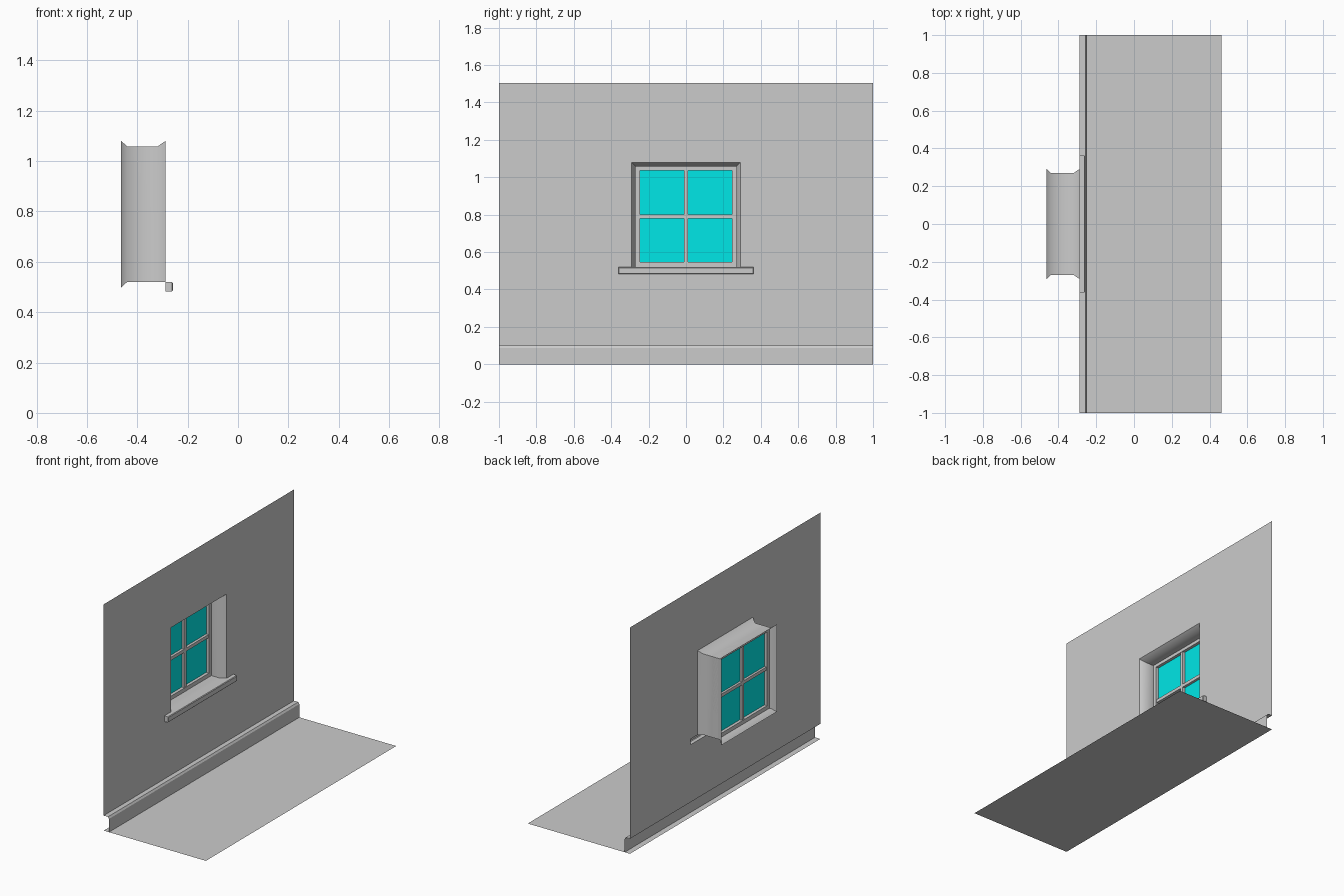
import bpy, bmesh

if "Cube" in bpy.data.objects:
    bpy.data.objects.remove(bpy.data.objects["Cube"])

WALL_X, OUT_X = -0.288, -0.464


def finish(name, bm, mat=None, normals=True):
    bmesh.ops.remove_doubles(bm, verts=bm.verts, dist=1e-5)
    if normals:
        bmesh.ops.recalc_face_normals(bm, faces=bm.faces)
    me = bpy.data.meshes.new(name)
    bm.to_mesh(me)
    bm.free()
    ob = bpy.data.objects.new(name, me)
    bpy.context.collection.objects.link(ob)
    if mat:
        me.materials.append(mat)
    return ob


def quad(bm, *pts):
    return bm.faces.new([bm.verts.new(p) for p in pts])


def box(bm, x0, x1, y0, y1, z0, z1):
    geo = bmesh.ops.create_cube(bm, size=1)["verts"]
    for v in geo:
        v.co = (x1 if v.co.x > 0 else x0, y1 if v.co.y > 0 else y0, z1 if v.co.z > 0 else z0)


# Wall: grid of cells, leaving out the window opening and the slot behind the sill
bm = bmesh.new()
ys = [-1, -0.362, -0.292, 0.292, 0.362, 1]
zs = [0.1, 0.482, 0.52, 1.08, 1.505]
for i in range(5):
    for j in range(4):
        if (j == 1 and 1 <= i <= 3) or (j == 2 and i == 2):
            continue
        quad(bm, (WALL_X, ys[i], zs[j]), (WALL_X, ys[i + 1], zs[j]),
             (WALL_X, ys[i + 1], zs[j + 1]), (WALL_X, ys[i], zs[j + 1]))
bmesh.ops.remove_doubles(bm, verts=bm.verts, dist=1e-5)
bmesh.ops.dissolve_limit(bm, angle_limit=0.01, verts=bm.verts, edges=bm.edges)
finish("wall", bm, normals=False)

# Skirting board: open profile swept along the wall
bm = bmesh.new()
prof = [(-0.249, 0), (-0.249, 0.088), (-0.257, 0.1), (WALL_X, 0.1)]
for (xa, za), (xb, zb) in zip(prof, prof[1:]):
    quad(bm, (xa, -1, za), (xa, 1, za), (xb, 1, zb), (xb, -1, zb))
finish("skirting_board", bm, normals=False)

# Floor
bm = bmesh.new()
quad(bm, (WALL_X, -1, 0), (0.464, -1, 0), (0.464, 1, 0), (WALL_X, 1, 0))
finish("floor", bm, normals=False)

# Window reveal: rings (x, half width, bottom, top) flaring at both ends
bm = bmesh.new()
rings = [(OUT_X, 0.292, 0.498, 1.08), (-0.44, 0.27, 0.52, 1.058),
         (-0.319, 0.27, 0.52, 1.058), (WALL_X, 0.292, 0.52, 1.08)]
loops = [[(x, -w, a), (x, w, a), (x, w, b), (x, -w, b)] for x, w, a, b in rings]
for la, lb in zip(loops, loops[1:]):
    for k in range(4):
        n = (k + 1) % 4
        quad(bm, la[k], lb[k], lb[n], la[n])
reveal = finish("window_reveal", bm, normals=False)
bpy.context.view_layer.objects.active = reveal
reveal.select_set(True)
bpy.ops.object.shade_smooth_by_angle(angle=1.0)

# Sill: open at the back, bevelled around the front face
bm = bmesh.new()
box(bm, WALL_X, -0.259, -0.362, 0.362, 0.482, 0.52)
front = [e for e in bm.edges if all(v.co.x > -0.27 for v in e.verts)]
bmesh.ops.bevel(bm, geom=front, offset=0.004, segments=1, affect='EDGES')
back = [f for f in bm.faces if all(v.co.x < WALL_X + 0.001 for v in f.verts)]
bmesh.ops.delete(bm, geom=back, context='FACES_ONLY')
finish("window_sill", bm)

# Window frame and glazing bars
bm = bmesh.new()
fx = (-0.425, -0.385)
for s in (-1, 1):
    box(bm, *fx, *sorted((s * 0.245, s * 0.27)), 0.52, 1.058)
for z in ((0.52, 0.546), (1.036, 1.058)):
    box(bm, *fx, -0.245, 0.245, *z)
finish("window_frame", bm)
bm = bmesh.new()
bx = (-0.42, -0.388)
box(bm, *bx, -0.012, 0.012, 0.546, 1.036)
box(bm, *bx, -0.245, 0.245, 0.78, 0.802)
finish("glazing_bars", bm)

# Glass panes
glass = bpy.data.materials.new("glass")
glass.diffuse_color = (0.0, 0.8, 0.8, 1)
glass.use_nodes = True
glass.node_tree.nodes["Principled BSDF"].inputs["Base Color"].default_value = glass.diffuse_color
bm = bmesh.new()
for y0, y1 in ((-0.245, -0.012), (0.012, 0.245)):
    for z0, z1 in ((0.546, 0.78), (0.802, 1.036)):
        quad(bm, (-0.405, y0, z0), (-0.405, y1, z0), (-0.405, y1, z1), (-0.405, y0, z1))
finish("glass_panes", bm, glass, normals=False)
